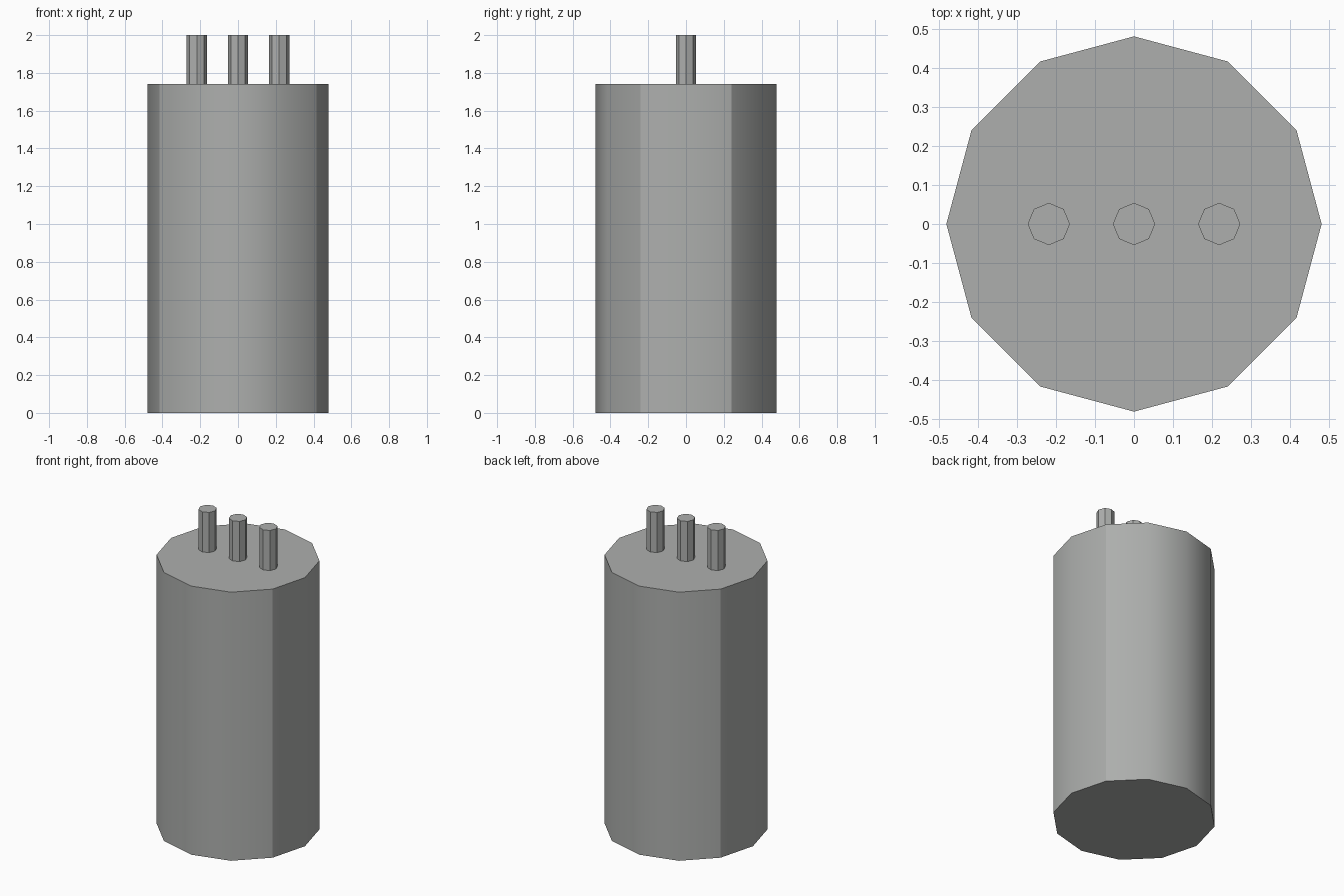
import bpy
import bmesh
from mathutils import Matrix

if "Cube" in bpy.data.objects:
    bpy.data.objects.remove(bpy.data.objects["Cube"], do_unlink=True)

# Single metal grey
grey = bpy.data.materials.new("metal grey")
grey.use_nodes = True
colour = (0.42, 0.43, 0.42, 1.0)
grey.diffuse_color = colour
grey.node_tree.nodes["Principled BSDF"].inputs["Base Color"].default_value = colour


def prism(name, sides, radius, x, z0, z1, smooth=False):
    """Upright capped prism with a corner on each axis."""
    bm = bmesh.new()
    bmesh.ops.create_cone(bm, cap_ends=True, segments=sides, radius1=radius,
                          radius2=radius, depth=z1 - z0,
                          matrix=Matrix.Translation((0, 0, (z0 + z1) / 2)))
    if smooth:
        for f in bm.faces:
            f.smooth = abs(f.normal.z) < 0.5
        # Keep the rims and the four diagonal corner edges crisp
        for e in bm.edges:
            a, b = e.verts
            rim = abs(a.co.z - b.co.z) < 1e-4
            corner = (abs(abs(a.co.x) - radius * 0.866) < 0.01
                      and abs(abs(a.co.y) - radius * 0.5) < 0.01)
            e.smooth = not (rim or corner)
    mesh = bpy.data.meshes.new(name)
    bm.to_mesh(mesh)
    bm.free()
    mesh.materials.append(grey)
    obj = bpy.data.objects.new(name, mesh)
    obj.location.x = x
    bpy.context.collection.objects.link(obj)
    return obj


# Twelve-sided can
prism("can_body", 12, 0.48, 0, 0, 1.74, smooth=True)

# Row of three eight-sided pins on the lid
for label, x in (("right", -0.218), ("middle", 0), ("left", 0.218)):
    prism(label + "_pin", 8, 0.054, x, 1.74, 2.0)
